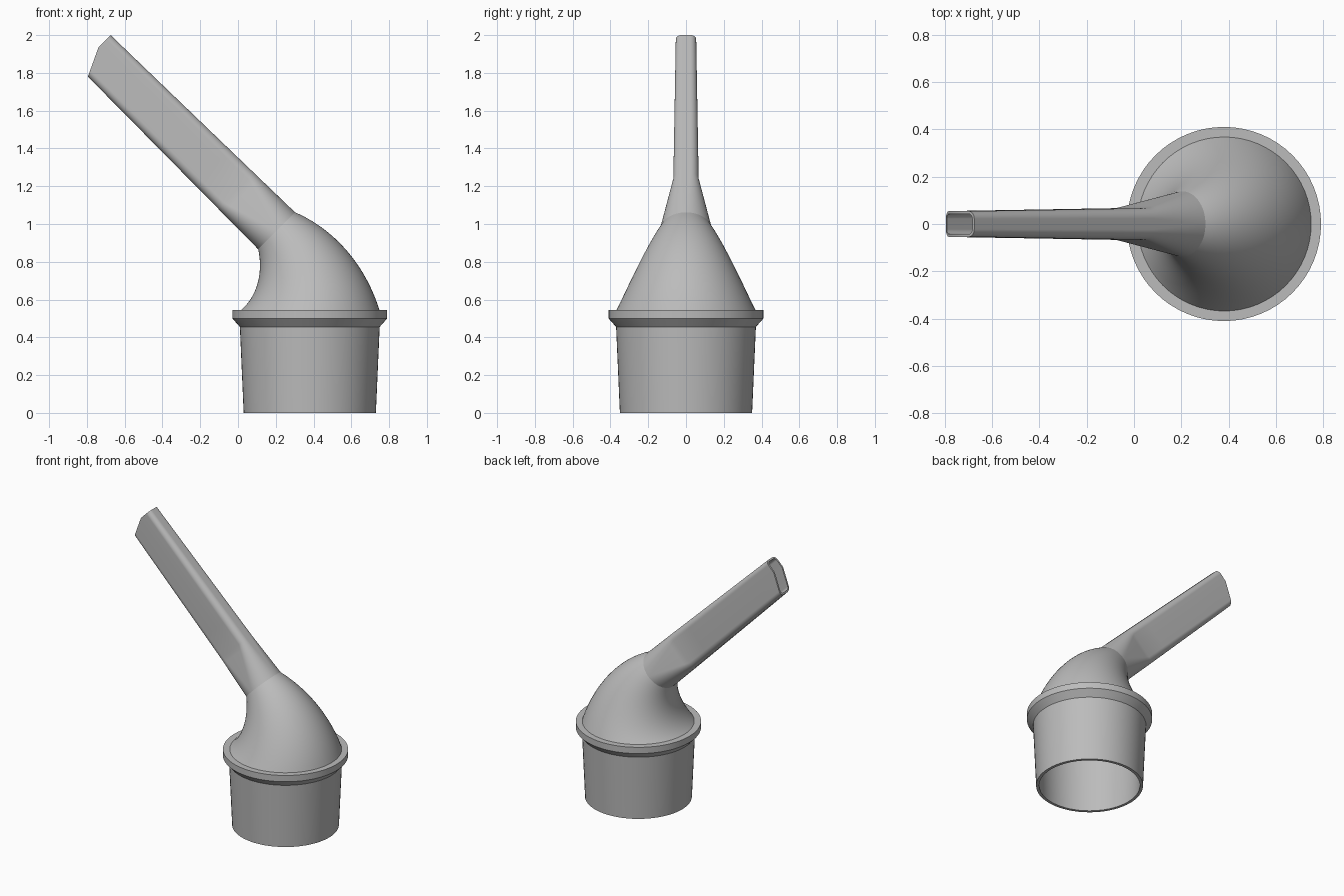
import bpy, bmesh, math
from mathutils import Vector

if "Cube" in bpy.data.objects:
    bpy.data.objects.remove(bpy.data.objects["Cube"])

grey = bpy.data.materials.new("grey plastic")
grey.use_nodes = True
colour = (0.5, 0.5, 0.5, 1)
grey.diffuse_color = colour
grey.node_tree.nodes["Principled BSDF"].inputs["Base Color"].default_value = colour

ARC = 16                         # segments per quarter turn
KINK = 0.34                      # where the slanted tip cut starts on the side walls
AXIS_X, TOP_Z = 0.38, 0.545      # socket axis and top of collar
BEND, BEND_R = math.radians(45), 0.6
PIVOT = Vector((AXIS_X - BEND_R, 0, TOP_Z - 0.005))
SIDE = Vector((0, 1, 0))


def section(half_h, half_w, r):
    """Rounded rectangle; a circle when both halves equal r."""
    pts = []
    for q, (sa, sb) in enumerate([(1, 1), (-1, 1), (-1, -1), (1, -1)]):
        for k in range(ARC + 1):
            t = (q + k / ARC) * math.pi / 2
            pts.append((sa * (half_h - r) + r * math.cos(t),
                        sb * (half_w - r) + r * math.sin(t)))
        if q in (0, 2):
            pts.append((KINK * (half_h - r), sb * half_w))
    return pts


def place(pts, centre, angle):
    up = Vector((math.cos(angle), 0, math.sin(angle)))
    return [centre + up * a + SIDE * b for a, b in pts]


def loft(name, *strips):
    """Skin each strip of rings into one smooth object."""
    bm = bmesh.new()
    for rings in strips:
        rows = [[bm.verts.new(p) for p in ring] for ring in rings]
        for low, high in zip(rows, rows[1:]):
            for j in range(len(low)):
                k = (j + 1) % len(low)
                bm.faces.new((low[j], low[k], high[k], high[j]))
    bmesh.ops.remove_doubles(bm, verts=bm.verts, dist=0.0001)
    mesh = bpy.data.meshes.new(name)
    bm.to_mesh(mesh)
    bm.free()
    mesh.materials.append(grey)
    obj = bpy.data.objects.new(name, mesh)
    bpy.context.collection.objects.link(obj)
    bpy.ops.object.select_all(action="DESELECT")
    obj.select_set(True)
    bpy.context.view_layer.objects.active = obj
    bpy.ops.object.shade_smooth_by_angle(angle=math.radians(30))


def disc(r, z):
    return place(section(r, r, r), Vector((AXIS_X, 0, z)), 0)


# Tapered hollow socket and its collar
loft("socket", [disc(0.35, TOP_Z), disc(0.33, 0), disc(0.35, 0), disc(0.37, 0.455)])
loft("collar", [disc(0.37, 0.455), disc(0.41, 0.5), disc(0.41, TOP_Z), disc(0.365, TOP_Z)])


# Tapering bend, outer and inner wall
def bend_ring(f, wall):
    angle = f * BEND
    r = 0.37 + (0.138 - 0.37) * f - wall * (0.02 - 0.008 * f)
    centre = PIVOT + BEND_R * Vector((math.cos(angle), 0, math.sin(angle)))
    return place(section(r, r, r), centre, angle)


steps = [i / 24 for i in range(25)]
loft("elbow", [bend_ring(f, 0) for f in steps],
     [bend_ring(f, 1) for f in reversed(steps)])

# Flat nozzle: round at the elbow, rounded slot towards the cut tip
LENGTH, FLAT_START, WALL = 1.354, 0.3, 0.012
START = PIVOT + BEND_R * Vector((math.cos(BEND), 0, math.sin(BEND)))
AHEAD = Vector((-math.sin(BEND), 0, math.cos(BEND)))
ACROSS = Vector((math.cos(BEND), 0, math.sin(BEND)))


def mix(a, b, f):
    return a + (b - a) * f


def nozzle_ring(d, wall):
    f = d / LENGTH
    half_h = mix(0.138, 0.12, f)
    if d < FLAT_START:
        g = d / FLAT_START
        half_w, r = mix(0.138, 0.067, g), mix(0.138, 0.045, g)
    else:
        g = (d - FLAT_START) / (LENGTH - FLAT_START)
        half_w, r = mix(0.067, 0.054, g), mix(0.045, 0.032, g)
    pts = section(half_h - wall, half_w - wall, r - wall)
    ring = place(pts, START + AHEAD * d - ACROSS * 0.009 * f, BEND)
    if d == LENGTH:              # slanted lower half of the mouth
        ring = [p - AHEAD * 0.47 * max(0, 0.03 - a) for p, (a, b) in zip(ring, pts)]
    return ring


stations = [FLAT_START * i / 8 for i in range(8)]
stations += [mix(FLAT_START, LENGTH, i / 6) for i in range(6)] + [LENGTH]
loft("nozzle", [nozzle_ring(d, 0) for d in stations]
     + [nozzle_ring(d, WALL) for d in reversed(stations)])
